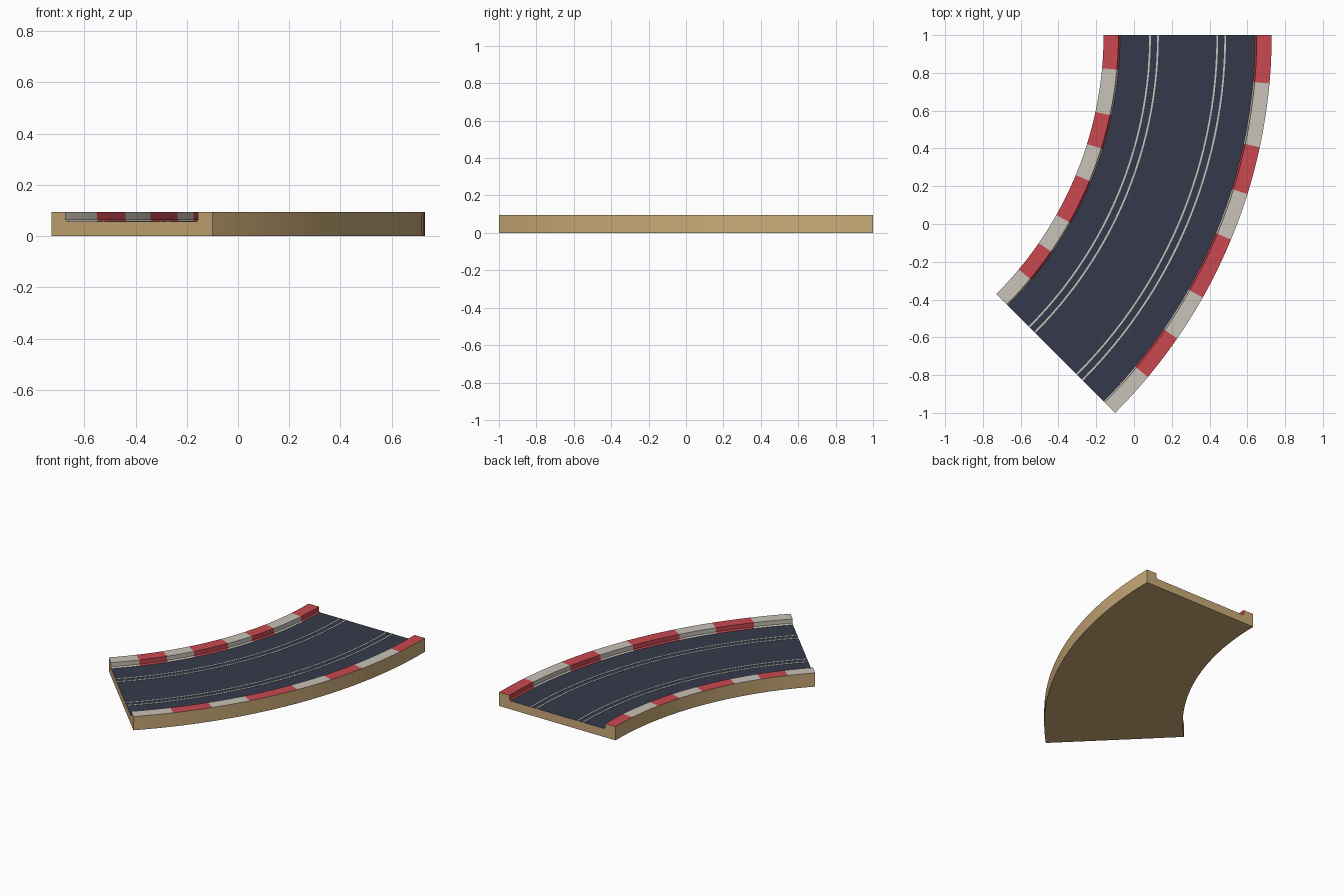
import bpy, bmesh, math

cube = bpy.data.objects.get("Cube")
if cube:
    bpy.data.objects.remove(cube, do_unlink=True)


def material(name, color):
    m = bpy.data.materials.new(name)
    m.use_nodes = True
    m.diffuse_color = (*color, 1)
    m.node_tree.nodes["Principled BSDF"].inputs["Base Color"].default_value = (*color, 1)
    return m


WOOD, ROAD, RED, WHITE = range(4)
KERB = "kerb"
materials = [
    material("wood", (0.60, 0.41, 0.19)),
    material("dark_road", (0.036, 0.042, 0.07)),
    material("kerb_red", (0.58, 0.066, 0.078)),
    material("off_white", (0.58, 0.54, 0.48)),
]

# Bend: an eighth of a circle
CX, CY = -2.099, 1.0
INNER, OUTER = 1.938, 2.828
MIDDLE = (INNER + OUTER) / 2
STEPS = 26
HEIGHT, ROAD_Z = 0.095, 0.058

# Kerb blocks, as a colour for each step of the bend
kerb_colors = []
for i, count in enumerate((3, 4, 3, 3, 4, 3, 3, 3)):
    kerb_colors += [WHITE if i % 2 else RED] * count


def sweep(name, profile, roles, cap):
    """Sweep a closed (radius, z) profile round the bend; one role per profile edge."""
    bm = bmesh.new()
    rings = []
    for s in range(STEPS + 1):
        a = -math.pi / 4 * s / STEPS
        rings.append([bm.verts.new((CX + r * math.cos(a), CY + r * math.sin(a), z))
                      for r, z in profile])
    n = len(profile)
    for s in range(STEPS):
        for k in range(n):
            j = (k + 1) % n
            f = bm.faces.new((rings[s][k], rings[s][j], rings[s + 1][j], rings[s + 1][k]))
            f.material_index = kerb_colors[s] if roles[k] == KERB else roles[k]
    for ring in (rings[0], rings[-1]):
        bm.faces.new(ring).material_index = cap
    bmesh.ops.recalc_face_normals(bm, faces=bm.faces[:])
    mesh = bpy.data.meshes.new(name)
    bm.to_mesh(mesh)
    bm.free()
    for m in materials:
        mesh.materials.append(m)
    ob = bpy.data.objects.new(name, mesh)
    bpy.context.collection.objects.link(ob)
    bpy.ops.object.select_all(action="DESELECT")
    ob.select_set(True)
    bpy.context.view_layer.objects.active = ob
    bpy.ops.object.shade_smooth_by_angle(angle=math.radians(30))
    return ob


# Wooden track body with raised kerbs and a small chamfer beside the road
wall, cut = 0.079, 0.008
half = [(INNER, 0), (INNER, HEIGHT), (INNER + wall, HEIGHT),
        (INNER + wall, ROAD_Z + cut), (INNER + wall + cut, ROAD_Z)]
profile = half + [(INNER + OUTER - r, z) for r, z in reversed(half)]
roles = [WOOD, KERB, KERB, KERB, ROAD, KERB, KERB, KERB, WOOD, WOOD]
sweep("track_body", profile, roles, WOOD)

# Paired lane lines
for lane, side in (("inner", -1), ("outer", 1)):
    for edge, shift in (("a", -0.021), ("b", 0.021)):
        r = MIDDLE + side * 0.178 + shift
        w = 0.0045
        low, top = ROAD_Z - 0.001, ROAD_Z + 0.002
        sweep(f"{lane}_lane_line_{edge}",
              [(r - w, low), (r - w, top), (r + w, top), (r + w, low)],
              [WHITE] * 4, WHITE)
